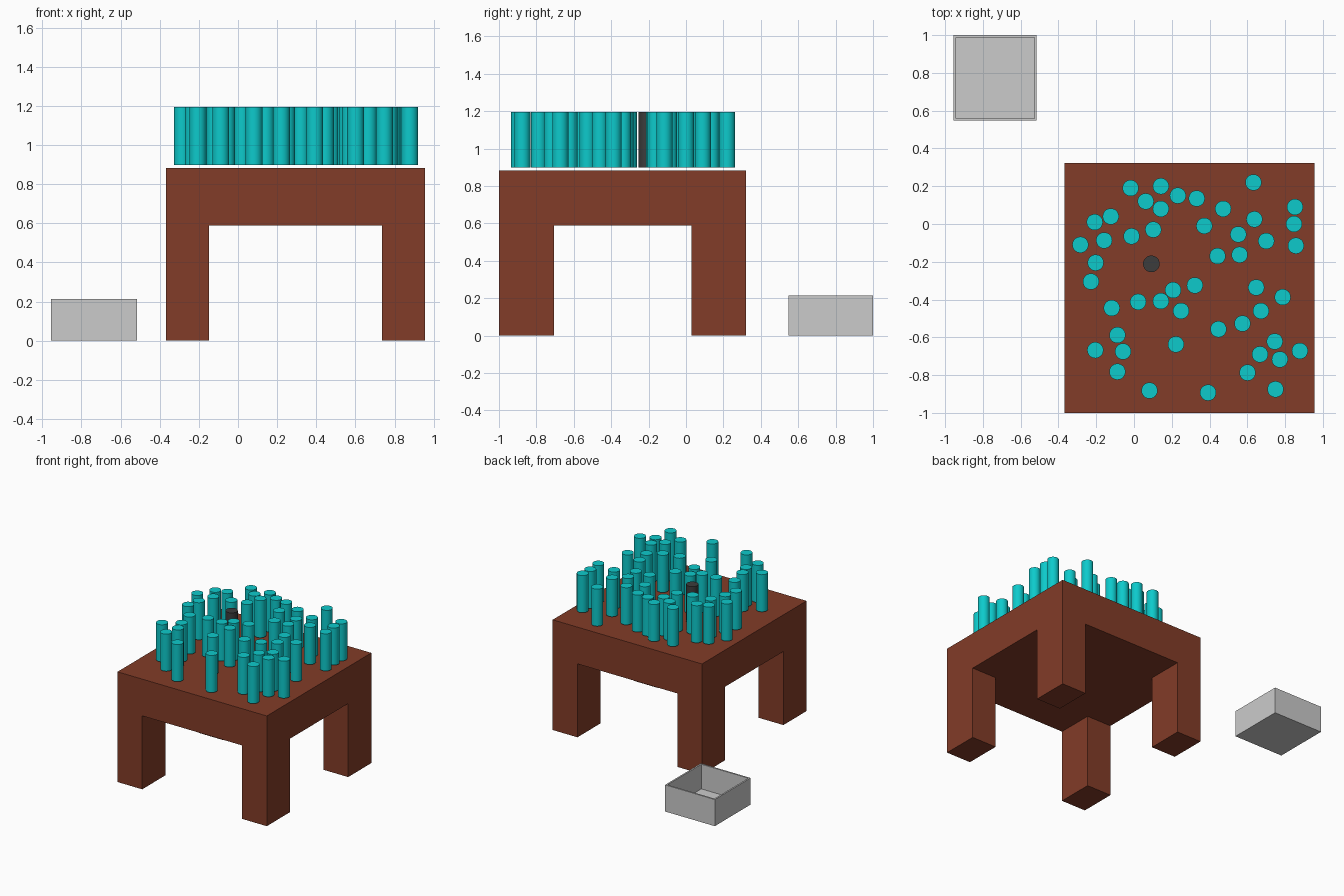
import bpy, bmesh

if "Cube" in bpy.data.objects:
    bpy.data.objects.remove(bpy.data.objects["Cube"])


def material(name, rgb):
    m = bpy.data.materials.new(name)
    m.diffuse_color = (*rgb, 1)
    m.use_nodes = True
    m.node_tree.nodes["Principled BSDF"].inputs["Base Color"].default_value = m.diffuse_color
    return m


def box(name, lo, hi, mat=None):
    bpy.ops.mesh.primitive_cube_add(size=1, location=[(a + b) / 2 for a, b in zip(lo, hi)])
    ob = bpy.context.object
    ob.name = name
    ob.scale = [b - a for a, b in zip(lo, hi)]
    bpy.ops.object.transform_apply(location=False, rotation=False, scale=True)
    if mat:
        ob.data.materials.append(mat)
    return ob


def peg(name, x, y, r, mat):
    bpy.ops.mesh.primitive_cylinder_add(vertices=32, radius=r, depth=0.297, location=(x, y, 1.046))
    ob = bpy.context.object
    ob.name = name
    ob.data.materials.append(mat)
    bpy.ops.object.shade_smooth_by_angle()


brown = material("brown", (0.225, 0.045, 0.021))
teal = material("teal", (0.004, 0.59, 0.6))
dark = material("dark", (0.045, 0.045, 0.045))

# Table: thick top on four corner legs
X0, X1, Y0, Y1 = -0.367, 0.955, -1.0, 0.322
LX, LY, UNDER = 0.219, 0.293, 0.588
box("table_top", (X0, Y0, UNDER), (X1, Y1, 0.882), brown)
for side, x in (("left", X0), ("right", X1 - LX)):
    for end, y in (("front", Y0), ("back", Y1 - LY)):
        box(f"{end}_{side}_leg", (x, y, 0), (x + LX, y + LY, UNDER), brown)

# Open bin: solid block with the top face inset and sunk
bin_ob = box("bin", (-0.955, 0.547, 0), (-0.515, 1.0, 0.213))
bm = bmesh.new()
bm.from_mesh(bin_ob.data)
bm.faces.ensure_lookup_table()
top = max(bm.faces, key=lambda f: f.calc_center_median().z)
bmesh.ops.inset_region(bm, faces=[top], thickness=0.018)
res = bmesh.ops.extrude_discrete_faces(bm, faces=[top])
bmesh.ops.translate(bm, vec=(0, 0, -0.197), verts=res["faces"][0].verts)
bmesh.ops.recalc_face_normals(bm, faces=bm.faces)
bm.to_mesh(bin_ob.data)
bm.free()

# Pegs scattered on the table, hovering slightly above it
PEGS = [
    (-.02, .19), (.14, .20), (.06, .12), (.14, .08), (.23, .15), (.33, .135), (.47, .08),
    (.63, .22), (.635, .025), (.85, .09), (.845, 0), (.855, -.115), (.698, -.09), (.55, -.055),
    (.557, -.163), (.44, -.17), (.37, -.01), (.10, -.03), (-.015, -.065), (-.125, .04),
    (-.21, .01), (-.16, -.087), (-.286, -.11), (-.205, -.205), (-.23, -.305), (.205, -.35),
    (.32, -.325), (.02, -.412), (.14, -.408), (.247, -.46), (-.12, -.445), (-.09, -.588),
    (-.06, -.675), (-.207, -.668), (-.09, -.782), (.08, -.882), (.22, -.637), (.39, -.893),
    (.445, -.557), (.572, -.527), (.67, -.46), (.645, -.336), (.785, -.387), (.743, -.622),
    (.665, -.69), (.77, -.717), (.876, -.672), (.599, -.787), (.747, -.875),
]
for i, (x, y) in enumerate(PEGS):
    peg(f"peg_{i + 1}", x + 0.002, y, 0.043, teal)
peg("dark_peg", 0.092, -0.211, 0.044, dark)
